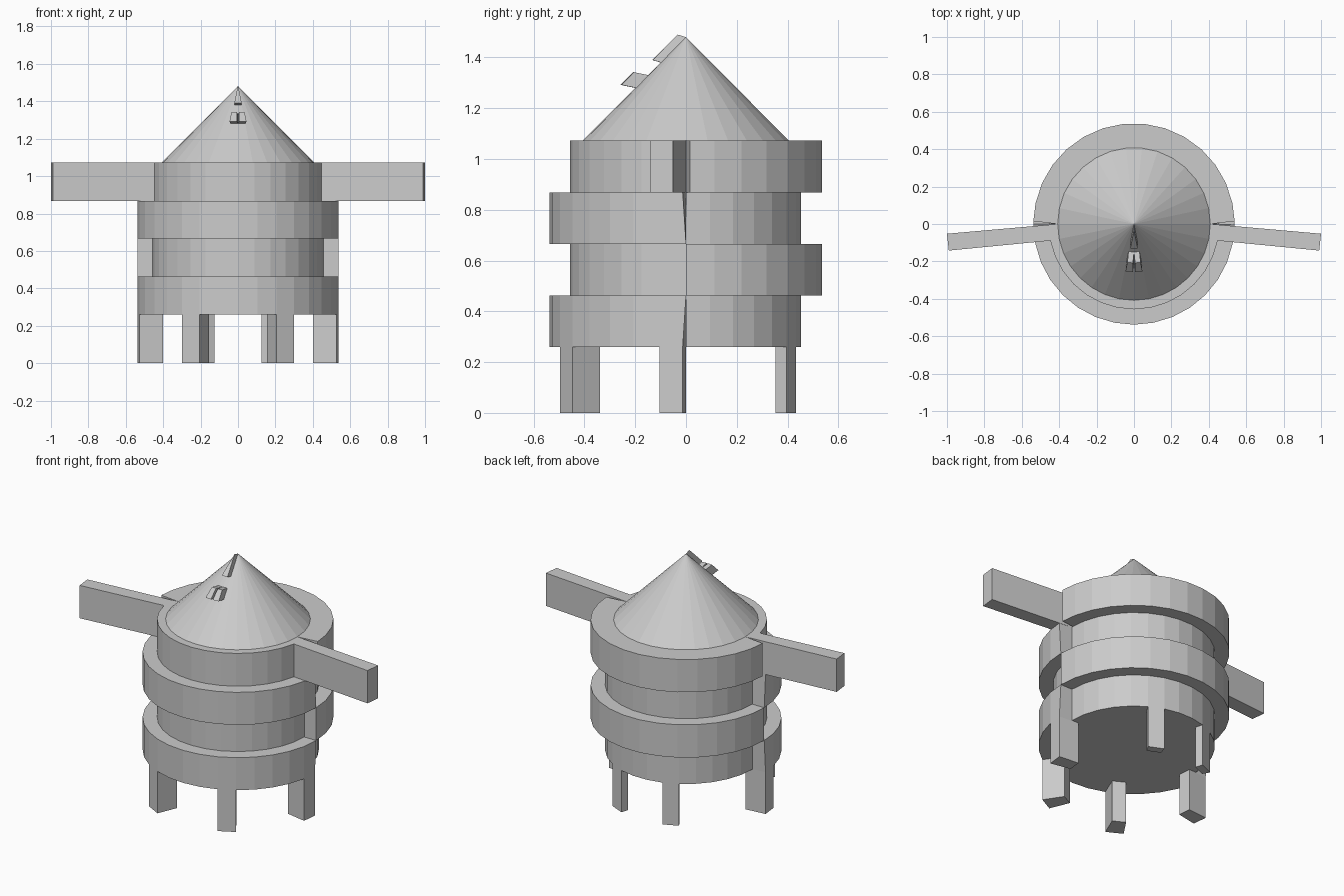
import bpy, bmesh
from math import radians, cos, sin
from mathutils import Vector

if "Cube" in bpy.data.objects:
    bpy.data.objects.remove(bpy.data.objects["Cube"], do_unlink=True)

CORE, SMALL, LARGE = 0.408, 0.456, 0.538   # radii
LEVELS = [0.26, 0.462, 0.666, 0.868, 1.072]  # tier heights
APEX = 1.48
FRONT = [180 + 180 * i / 16 for i in range(17)]
BACK = [180 * i / 15 for i in range(16)]


def polar(r, angle, z):
    a = radians(angle)
    return Vector((r * cos(a), r * sin(a), z))


def prism(name, bottom, top):
    """Solid between two matching outlines."""
    bm = bmesh.new()
    low = [bm.verts.new(p) for p in bottom]
    high = [bm.verts.new(p) for p in top]
    bm.faces.new(low)
    bm.faces.new(high)
    n = len(low)
    for i in range(n):
        j = (i + 1) % n
        bm.faces.new((low[i], low[j], high[j], high[i]))
    bmesh.ops.recalc_face_normals(bm, faces=bm.faces)
    mesh = bpy.data.meshes.new(name)
    bm.to_mesh(mesh)
    bm.free()
    obj = bpy.data.objects.new(name, mesh)
    bpy.context.collection.objects.link(obj)
    return obj


def ring_outline(angles, radius, z, gap):
    """Part of a ring; its outer corners on the side line move by gap."""
    outer = [polar(radius, a, z) for a in angles]
    for p in outer:
        if abs(p.y) < 1e-5:
            p.y = gap
    return [polar(CORE, a, z) for a in reversed(angles)] + outer


def ring(name, angles, radius, z0, z1, gap0=0.0, gap1=0.0):
    return prism(name, ring_outline(angles, radius, z0, gap0),
                 ring_outline(angles, radius, z1, gap1))


# Core drum
round_angles = FRONT + BACK[1:-1]
prism("core_drum", [polar(CORE, a, LEVELS[0]) for a in round_angles],
      [polar(CORE, a, LEVELS[-1]) for a in round_angles])

# Alternating half rings of the four tiers
ring("tier_1_front", FRONT, LARGE, LEVELS[0], LEVELS[1], gap0=-0.013)
ring("tier_1_back", BACK, SMALL, LEVELS[0], LEVELS[1])
ring("tier_2_front", FRONT, SMALL, LEVELS[1], LEVELS[2])
ring("tier_2_back", BACK, LARGE, LEVELS[1], LEVELS[2])
ring("tier_3_front", FRONT, LARGE, LEVELS[2], LEVELS[3], gap1=-0.013)
ring("tier_3_back", BACK, SMALL, LEVELS[2], LEVELS[3])
ring("tier_4_front", FRONT[1:-1], SMALL, LEVELS[3], LEVELS[4])
ring("tier_4_back", BACK, LARGE, LEVELS[3], LEVELS[4], gap0=0.015, gap1=0.015)

# Legs, dropped from single ring segments
for name, angles, i, radius in (
        ("right_leg", FRONT, 0, LARGE), ("front_right_leg", FRONT, 5, LARGE),
        ("front_left_leg", FRONT, 10, LARGE), ("left_leg", FRONT, 15, LARGE),
        ("back_left_leg", BACK, 5, SMALL), ("back_right_leg", BACK, 9, SMALL)):
    ring(name, angles[i:i + 2], radius, 0, LEVELS[0], -0.013, -0.013)

# Arms
for name, side in (("left_arm", 1), ("right_arm", -1)):
    inner, outer = (polar(r, FRONT[-2], 0) for r in (CORE, SMALL))
    plan = [(CORE, 0), (1.0, -0.052), (0.99, -0.142),
            (outer.x, outer.y), (inner.x, inner.y)]
    prism(name, [(side * x, y, LEVELS[3]) for x, y in plan],
          [(side * x, y, LEVELS[4]) for x, y in plan])

# Cone roof
bm = bmesh.new()
rim = [bm.verts.new(polar(CORE, a, LEVELS[-1])) for a in round_angles]
tip = bm.verts.new((0, 0, APEX))
bm.faces.new(rim)
for i, v in enumerate(rim):
    bm.faces.new((v, rim[(i + 1) % len(rim)], tip))
bmesh.ops.recalc_face_normals(bm, faces=bm.faces)
roof_mesh = bpy.data.meshes.new("cone_roof")
bm.to_mesh(roof_mesh)
bm.free()
bpy.context.collection.objects.link(bpy.data.objects.new("cone_roof", roof_mesh))


# Raised pieces on the front of the roof
def on_roof(r, angle):
    return polar(r, angle, APEX - r)


def raised(name, base, shift):
    prism(name, base, [p + Vector(shift) for p in base])


raised("upper_ridge", [on_roof(0, 0)] + [on_roof(0.1, a) for a in FRONT[7:10]],
       (0, -0.033, 0.01))
for name, i, side in (("left_block", 8, 1), ("right_block", 7, -1)):
    a, b = FRONT[i:i + 2]
    raised(name, [on_roof(0.15, a), on_roof(0.2, a), on_roof(0.2, b), on_roof(0.15, b)],
           (side * 0.006, -0.058, 0.012))
